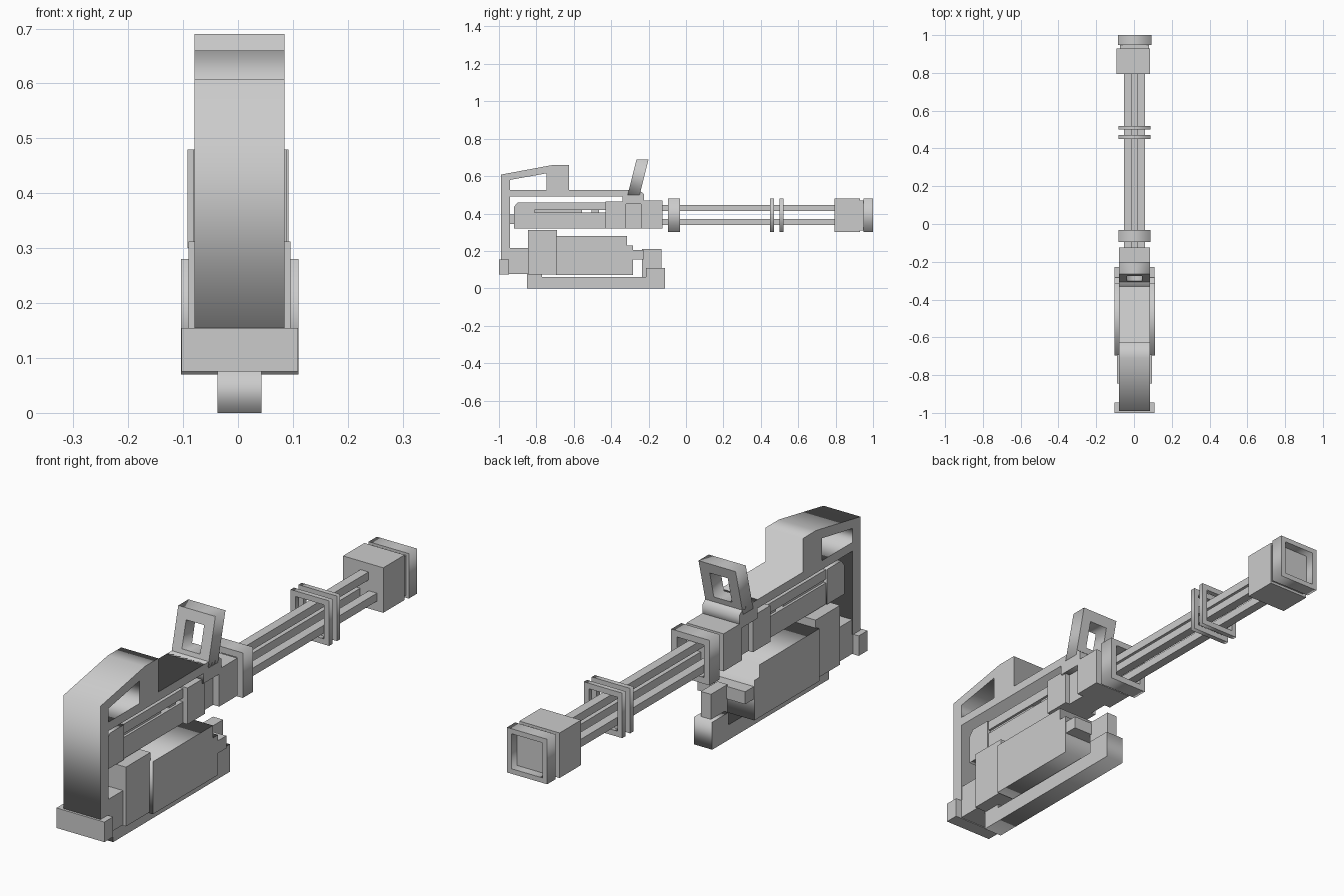
import bpy
from mathutils import Matrix

if "Cube" in bpy.data.objects:
    bpy.data.objects.remove(bpy.data.objects["Cube"])

CX = 0.003  # slight sideways offset of the whole model
SIDE = Matrix(((0, 0, 1, 0), (1, 0, 0, 0), (0, 1, 0, 0), (0, 0, 0, 1)))    # drawn in y,z
FACE = Matrix(((1, 0, 0, 0), (0, 0, -1, 0), (0, 1, 0, 0), (0, 0, 0, 1)))   # drawn in x,z


def extrude(name, loops, depth, basis, offset):
    """Fill closed outlines (later ones are holes), extrude, return a mesh object."""
    cu = bpy.data.curves.new(name, 'CURVE')
    cu.dimensions = '2D'
    cu.fill_mode = 'BOTH'
    cu.extrude = depth / 2
    for pts in loops:
        sp = cu.splines.new('POLY')
        sp.points.add(len(pts) - 1)
        for p, (a, b) in zip(sp.points, pts):
            p.co = (a, b, 0, 1)
        sp.use_cyclic_u = True
    tmp = bpy.data.objects.new(name + "_outline", cu)
    bpy.context.collection.objects.link(tmp)
    bpy.context.view_layer.update()
    dg = bpy.context.evaluated_depsgraph_get()
    me = bpy.data.meshes.new_from_object(tmp.evaluated_get(dg))
    bpy.data.objects.remove(tmp)
    me.transform(Matrix.Translation(offset) @ basis)
    me.name = name
    ob = bpy.data.objects.new(name, me)
    bpy.context.collection.objects.link(ob)
    return ob


def profile(name, loops, width):
    return extrude(name, loops, width, SIDE, (CX, 0, 0))


def rect(a0, a1, b0, b1):
    return [(a0, b0), (a1, b0), (a1, b1), (a0, b1)]


def block(name, y0, y1, z0, z1, width, x=CX):
    bpy.ops.mesh.primitive_cube_add(size=1, location=(x, (y0 + y1) / 2, (z0 + z1) / 2))
    ob = bpy.context.object
    ob.name = name
    ob.scale = (width, y1 - y0, z1 - z0)
    return ob


def ring(name, y0, y1, z0, z1, width, wall):
    """Square collar around the y axis."""
    h = width / 2
    return extrude(name, [rect(-h, h, z0, z1), rect(-h + wall, h - wall, z0 + wall, z1 - wall)],
                   y1 - y0, FACE, (CX, (y0 + y1) / 2, 0))


# Outer frame: rear post, sloped hump with window, top rail
profile("frame", [
    [(-0.99, 0.155), (-0.94, 0.155), (-0.94, 0.49), (-0.33, 0.49), (-0.33, 0.525),
     (-0.625, 0.525), (-0.625, 0.66), (-0.71, 0.66), (-0.99, 0.608)],
    [(-0.94, 0.525), (-0.745, 0.525), (-0.745, 0.615), (-0.94, 0.58)]], 0.164)
block("rear_foot", -1.0, -0.945, 0.075, 0.155, 0.212)

# Leaning front sight on its base
sight = ring("front_sight", -0.312, -0.248, 0.50, 0.69, 0.164, 0.042)
for v in sight.data.vertices:
    v.co.y += (v.co.z - 0.50) * 0.25
profile("sight_base", [[(-0.34, 0.45), (-0.225, 0.45), (-0.225, 0.505), (-0.25, 0.525),
                        (-0.34, 0.525)]], 0.164)

# Receiver
block("receiver_front", -0.24, -0.125, 0.32, 0.47, 0.164)
block("receiver_neck", -0.32, -0.24, 0.32, 0.45, 0.11)
block("receiver_block", -0.43, -0.32, 0.32, 0.465, 0.15)
block("receiver_body", -0.81, -0.43, 0.32, 0.405, 0.11)
block("receiver_rail", -0.81, -0.43, 0.42, 0.458, 0.11)
for y0, y1 in ((-0.81, -0.555), (-0.505, -0.465)):
    block("receiver_spacer", y0, y1, 0.40, 0.425, 0.09)
profile("receiver_rear", [[(-0.92, 0.32), (-0.81, 0.32), (-0.81, 0.46), (-0.90, 0.46),
                           (-0.92, 0.435)]], 0.12)
block("rear_connector", -0.945, -0.915, 0.345, 0.395, 0.08)

# Three barrels in a triangle
for x, z in ((CX, 0.43), (CX - 0.037, 0.355), (CX + 0.037, 0.355)):
    block("barrel", -0.13, 0.81, z - 0.016, z + 0.016, 0.036, x)

# Collars around the barrels
ring("rear_collar", -0.095, -0.032, 0.30, 0.48, 0.170, 0.025)
for y in (0.45, 0.50):
    ring("barrel_collar", y, y + 0.02, 0.30, 0.48, 0.170, 0.022)

# Muzzle with a recessed opening
block("muzzle_block", 0.795, 0.93, 0.30, 0.48, 0.178, -0.003)
block("muzzle_neck", 0.925, 0.965, 0.31, 0.47, 0.155)
ring("muzzle_rim", 0.948, 1.0, 0.30, 0.48, 0.178, 0.02)

# Lower housing
profile("housing", [[(-0.695, 0.07), (-0.283, 0.07), (-0.283, 0.23), (-0.315, 0.23),
                     (-0.315, 0.28), (-0.695, 0.28)]], 0.214)
block("housing_step", -0.29, -0.228, 0.155, 0.205, 0.210)
block("housing_rear", -0.845, -0.69, 0.075, 0.312, 0.186)
block("housing_tail", -0.95, -0.84, 0.078, 0.215, 0.160)

# Bottom rail and front post
profile("bottom_rail", [[(-0.85, 0), (-0.113, 0), (-0.113, 0.11), (-0.215, 0.11),
                         (-0.215, 0.06), (-0.77, 0.06), (-0.77, 0.08), (-0.85, 0.08)]], 0.08)
block("front_post", -0.235, -0.13, 0.06, 0.21, 0.045)
